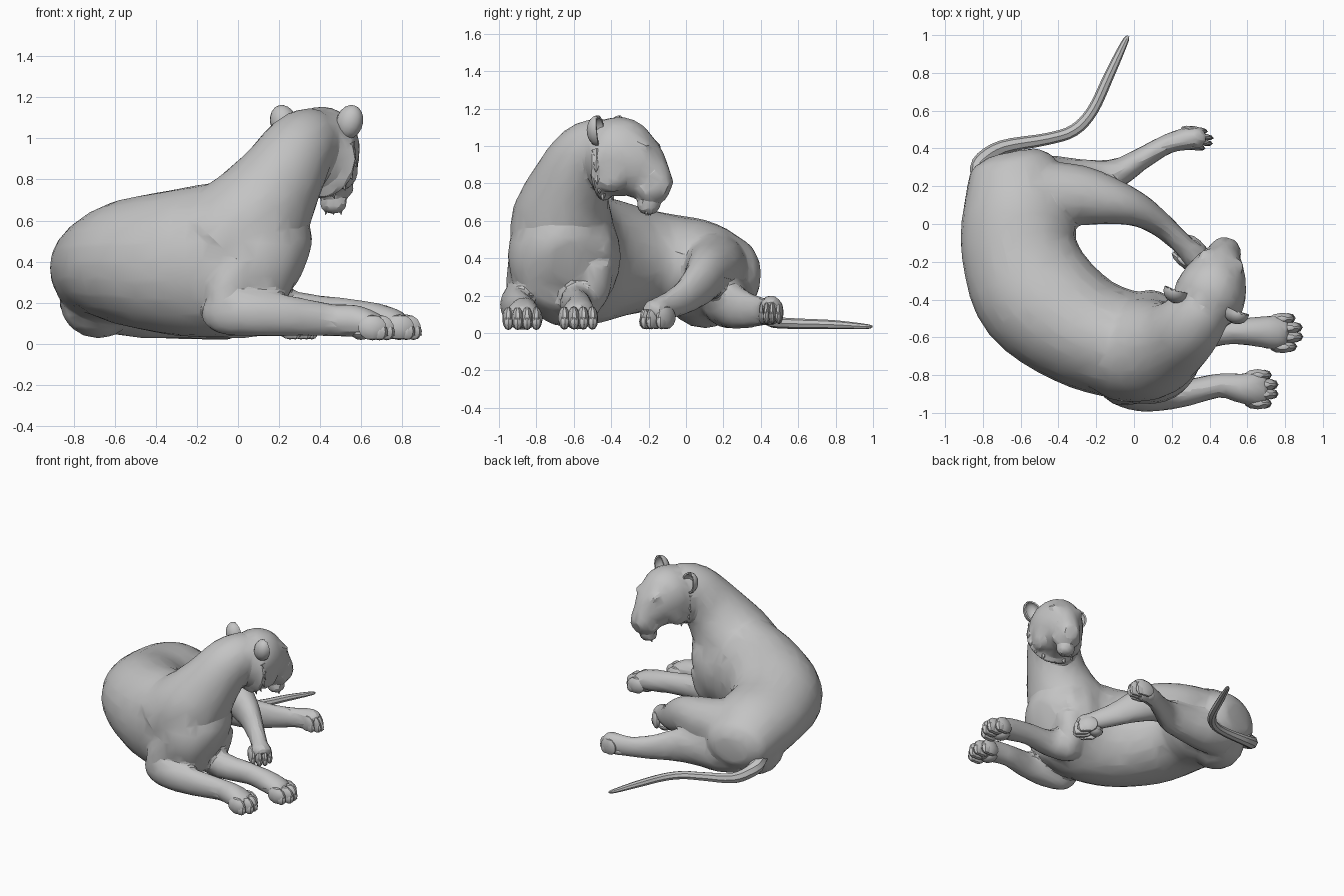
import bpy, bmesh, math
from mathutils import Vector, Matrix

if "Cube" in bpy.data.objects:
    bpy.data.objects.remove(bpy.data.objects["Cube"])

grey = bpy.data.materials.new("plain grey")
grey.use_nodes = True
grey.diffuse_color = (0.55, 0.55, 0.55, 1)
grey.node_tree.nodes["Principled BSDF"].inputs["Base Color"].default_value = (0.55, 0.55, 0.55, 1)


def finish(name, bm, mods=(), angle=30):
    """Turn a bmesh into a shaded object, applying the given modifiers."""
    bmesh.ops.recalc_face_normals(bm, faces=bm.faces[:])
    me = bpy.data.meshes.new(name)
    bm.to_mesh(me)
    bm.free()
    ob = bpy.data.objects.new(name, me)
    bpy.context.collection.objects.link(ob)
    bpy.ops.object.select_all(action='DESELECT')
    ob.select_set(True)
    bpy.context.view_layer.objects.active = ob
    for kind, settings in mods:
        m = ob.modifiers.new(kind.title(), kind)
        for key, val in settings.items():
            setattr(m, key, val)
        bpy.ops.object.modifier_apply(modifier=m.name)
    ob.data.materials.clear()
    ob.data.materials.append(grey)
    bpy.ops.object.shade_smooth_by_angle(angle=math.radians(angle))
    return ob


def spline(stations, steps=4):
    """Catmull-Rom through (x, y, z, side radius, up radius) stations."""
    p = [Vector(s) for s in stations]
    p = [p[0]] + p + [p[-1]]
    out = []
    for a, b, c, d in zip(p, p[1:], p[2:], p[3:]):
        for k in range(steps):
            t = k / steps
            out.append(0.5 * (2 * b + (c - a) * t + (2 * a - 5 * b + 4 * c - d) * t * t
                              + (3 * b - a - 3 * c + d) * t ** 3))
    return out + [p[-1]]


def tube(bm, stations, sides=16):
    """Loft closed elliptical rings along the stations."""
    pts = spline(stations)
    rings = []
    for i, s in enumerate(pts):
        q0, q1 = pts[max(i - 1, 0)], pts[min(i + 1, len(pts) - 1)]
        t = Vector(q1[:3]) - Vector(q0[:3])
        side = t.cross(Vector((0, 0, 1))).normalized()
        up = side.cross(t).normalized()
        ring = []
        for k in range(sides):
            a = 2 * math.pi * k / sides
            ring.append(bm.verts.new(Vector(s[:3]) + side * s[3] * math.cos(a) + up * s[4] * math.sin(a)))
        rings.append(ring)
    for r0, r1 in zip(rings, rings[1:]):
        for k in range(sides):
            j = (k + 1) % sides
            bm.faces.new((r0[k], r0[j], r1[j], r1[k]))
    bm.faces.new(rings[0][::-1])
    bm.faces.new(rings[-1])


def blob(bm, pos, size, rot=Matrix(), seg=12):
    """Ellipsoid."""
    mat = Matrix.Translation(pos) @ rot @ Matrix.Diagonal((*size, 1))
    return bmesh.ops.create_uvsphere(bm, u_segments=seg, v_segments=seg // 2 + 2, radius=1, matrix=mat)["verts"]


def spike(bm, pos, r, length, direction):
    """Cone whose tip points along direction."""
    rot = Vector(direction).to_track_quat('Z', 'Y').to_matrix().to_4x4()
    bmesh.ops.create_cone(bm, cap_ends=True, segments=6, radius1=r, radius2=0, depth=length,
                          matrix=Matrix.Translation(pos) @ rot)


# Head frame: local x = side, y = forward, z = up
yaw = Matrix.Rotation(math.radians(-19), 4, 'Z')
head_rot = yaw @ Matrix.Rotation(math.radians(-32), 4, 'X')
head_at = Vector((0.415, -0.34, 0.93))
ruff_at = Vector((0.385, -0.435, 0.90))


def on_head(x, y, z):
    return head_at + head_rot @ Vector((x, y, z))


# Torso, neck, head and limbs fused into one skin
bm = bmesh.new()
tube(bm, [(-0.65, 0.375, 0.29, .13, .10), (-0.64, 0.32, 0.295, .22, .18), (-0.625, 0.2, 0.31, .265, .235),
          (-0.61, 0.05, 0.345, .30, .265), (-0.605, -0.15, 0.38, .308, .265), (-0.51, -0.38, 0.395, .33, .315),
          (-0.28, -0.56, 0.395, .305, .36), (-0.05, -0.64, 0.41, .29, .375), (0.12, -0.65, 0.41, .30, .33),
          (0.25, -0.64, 0.40, .23, .25), (0.31, -0.63, 0.38, .10, .12)], 24)
tube(bm, [(-0.06, -0.66, 0.45, .28, .33), (0.085, -0.66, 0.62, .27, .275), (0.205, -0.615, 0.80, .21, .215),
          (0.30, -0.53, 0.95, .18, .18), (0.38, -0.42, 1.0, .15, .155)], 20)
tube(bm, [(0.35, -0.50, 1.0, .12, .14), (0.385, -0.42, 0.97, .185, .20), (0.415, -0.34, 0.93, .185, .215),
          (0.445, -0.25, 0.875, .148, .172), (0.468, -0.185, 0.82, .10, .13),
          (0.485, -0.135, 0.785, .085, .10), (0.495, -0.09, 0.765, .055, .06)], 20)
blob(bm, ruff_at, (.205, .045, .20), yaw, 20)                              # face ruff
blob(bm, (-0.68, 0.10, 0.20), (.19, .20, .175))                            # outer haunch
for s in (-1, 1):
    blob(bm, on_head(s * .05, .22, -.06), (.055, .06, .05), head_rot)      # whisker pads
    blob(bm, on_head(s * .075, .09, .145), (.05, .045, .025), head_rot)    # brows
    blob(bm, on_head(s * .12, .03, -.08), (.06, .09, .10), head_rot)       # cheeks
blob(bm, (0.465, -0.20, 0.68), (.07, .065, .05), yaw)                      # chin
# Right foreleg with shoulder
tube(bm, [(0.08, -0.76, 0.56, .10, .12), (0.04, -0.81, 0.42, .13, .14), (-0.04, -0.86, 0.26, .10, .12),
          (-0.07, -0.88, 0.17, .07, .09)])
tube(bm, [(-0.15, -0.86, 0.20, .05, .07), (-0.08, -0.88, 0.17, .08, .12), (0.06, -0.905, 0.15, .09, .115),
          (0.25, -0.90, 0.135, .072, .10), (0.45, -0.855, 0.115, .065, .08), (0.57, -0.87, 0.11, .08, .08),
          (0.66, -0.875, 0.09, .095, .065), (0.70, -0.875, 0.08, .07, .05)])
# Left foreleg with shoulder
tube(bm, [(0.14, -0.52, 0.55, .10, .12), (0.16, -0.50, 0.42, .12, .13), (0.14, -0.51, 0.24, .10, .12),
          (0.13, -0.52, 0.15, .07, .08)])
tube(bm, [(0.08, -0.52, 0.18, .06, .08), (0.16, -0.55, 0.17, .10, .12), (0.30, -0.59, 0.155, .085, .095),
          (0.50, -0.57, 0.145, .068, .08), (0.64, -0.57, 0.125, .078, .08), (0.75, -0.575, 0.105, .092, .07),
          (0.81, -0.575, 0.09, .07, .05)])
# Upper hind leg, knee raised
tube(bm, [(-0.62, 0.14, 0.34, .16, .18), (-0.48, 0.15, 0.35, .18, .19), (-0.28, 0.15, 0.345, .16, .16),
          (-0.10, 0.115, 0.32, .12, .14), (0.03, 0.07, 0.26, .088, .12), (0.15, -0.01, 0.19, .066, .09),
          (0.27, -0.12, 0.135, .058, .07), (0.32, -0.17, 0.11, .075, .07), (0.34, -0.19, 0.09, .05, .05)])
# Lower hind leg, stretched along the ground
tube(bm, [(-0.62, 0.20, 0.20, .14, .15), (-0.45, 0.225, 0.18, .14, .155), (-0.28, 0.235, 0.165, .11, .14),
          (-0.10, 0.265, 0.14, .08, .12), (0.03, 0.34, 0.12, .06, .095), (0.17, 0.42, 0.115, .053, .075),
          (0.27, 0.45, 0.12, .06, .08), (0.33, 0.455, 0.12, .065, .08), (0.36, 0.455, 0.11, .05, .06)])
finish("body", bm, [('REMESH', dict(mode='VOXEL', voxel_size=0.014)),
                    ('SMOOTH', dict(factor=0.5, iterations=8)),
                    ('DECIMATE', dict(ratio=0.055))], 20)

# Tail
bm = bmesh.new()
tube(bm, [(-0.80, 0.24, 0.22, .06, .06), (-0.81, 0.32, 0.17, .05, .05), (-0.70, 0.405, 0.10, .038, .04),
          (-0.46, 0.45, 0.065, .032, .032), (-0.32, 0.495, 0.055, .032, .03), (-0.22, 0.60, 0.05, .03, .028),
          (-0.13, 0.79, 0.045, .027, .024), (-0.05, 0.96, 0.035, .018, .014), (-0.03, 0.995, 0.035, .006, .005)], 8)
finish("tail", bm)


# Paws: four toes with short claws and a sole pad
def paw(name, x, y, z, degrees, width):
    bm = bmesh.new()
    turn = Matrix.Rotation(math.radians(degrees), 4, 'Z')
    for k in (-1.5, -0.5, 0.5, 1.5):
        back = 0.035 if abs(k) > 1 else 0
        pos = Vector((x, y, z)) + turn @ Vector((-back, k * width / 4, 0))
        blob(bm, pos, (.072, width / 6.2, .062), turn, 10)
        blob(bm, pos + turn @ Vector((.035, 0, -.02)), (.04, width / 7, .042), turn, 8)
        spike(bm, pos + turn @ Vector((.066, 0, -.03)), .01, .03, turn @ Vector((1, 0, -1)))
    blob(bm, Vector((x, y, z - .025)) + turn @ Vector((-.09, 0, 0)), (.05, width / 3, .035), turn, 10)
    finish(name, bm)


paw("front_right_paw", 0.69, -0.875, 0.078, 0, 0.20)
paw("front_left_paw", 0.82, -0.575, 0.08, 3, 0.20)
paw("upper_hind_paw", 0.32, -0.175, 0.082, -42, 0.16)
paw("lower_hind_paw", 0.345, 0.45, 0.11, -8, 0.12)

# Ears: open cups facing forward
for s, name in ((1, "left_ear"), (-1, "right_ear")):
    bm = bmesh.new()
    rot = yaw @ Matrix.Rotation(s * math.radians(18), 4, 'Y')
    pos = Vector((0.383, -0.415, 1.08)) + yaw @ Vector((s * .17, 0, 0))
    verts = blob(bm, (0, 0, 0), (.066, .06, .085), seg=14)
    bmesh.ops.delete(bm, geom=[v for v in verts if v.co.y > 0.015], context='VERTS')
    bmesh.ops.transform(bm, matrix=Matrix.Translation(pos) @ rot, verts=bm.verts[:])
    finish(name, bm, [('SOLIDIFY', dict(thickness=0.012))])

# Ruff tufts along the lower rim of the ruff
bm = bmesh.new()
for s in (-1, 1):
    for degrees in (15, -5, -25, -45, -65):
        a = math.radians(degrees)
        rim = Vector((s * .185 * math.cos(a), .015, .185 * math.sin(a)))
        spike(bm, ruff_at + yaw @ rim, .028, .06, yaw @ Vector((s * .5 * math.cos(a), .2, -1)))
finish("ruff_tufts", bm)

# Eyes, nose pad and chin beard
bm = bmesh.new()
for s in (-1, 1):
    blob(bm, on_head(s * .085, .125, .095), (.026, .026, .018), head_rot, 10)
finish("eyes", bm)
bm = bmesh.new()
blob(bm, on_head(0, .282, -.005), (.042, .022, .03), head_rot, 10)
finish("nose", bm)
bm = bmesh.new()
for k in (-1, 0, 1):
    spike(bm, Vector((.465, -.20, .655)) + yaw @ Vector((k * .035, 0, 0)), .03, .06, (k * .2, -.1, -1))
finish("chin_beard", bm)
